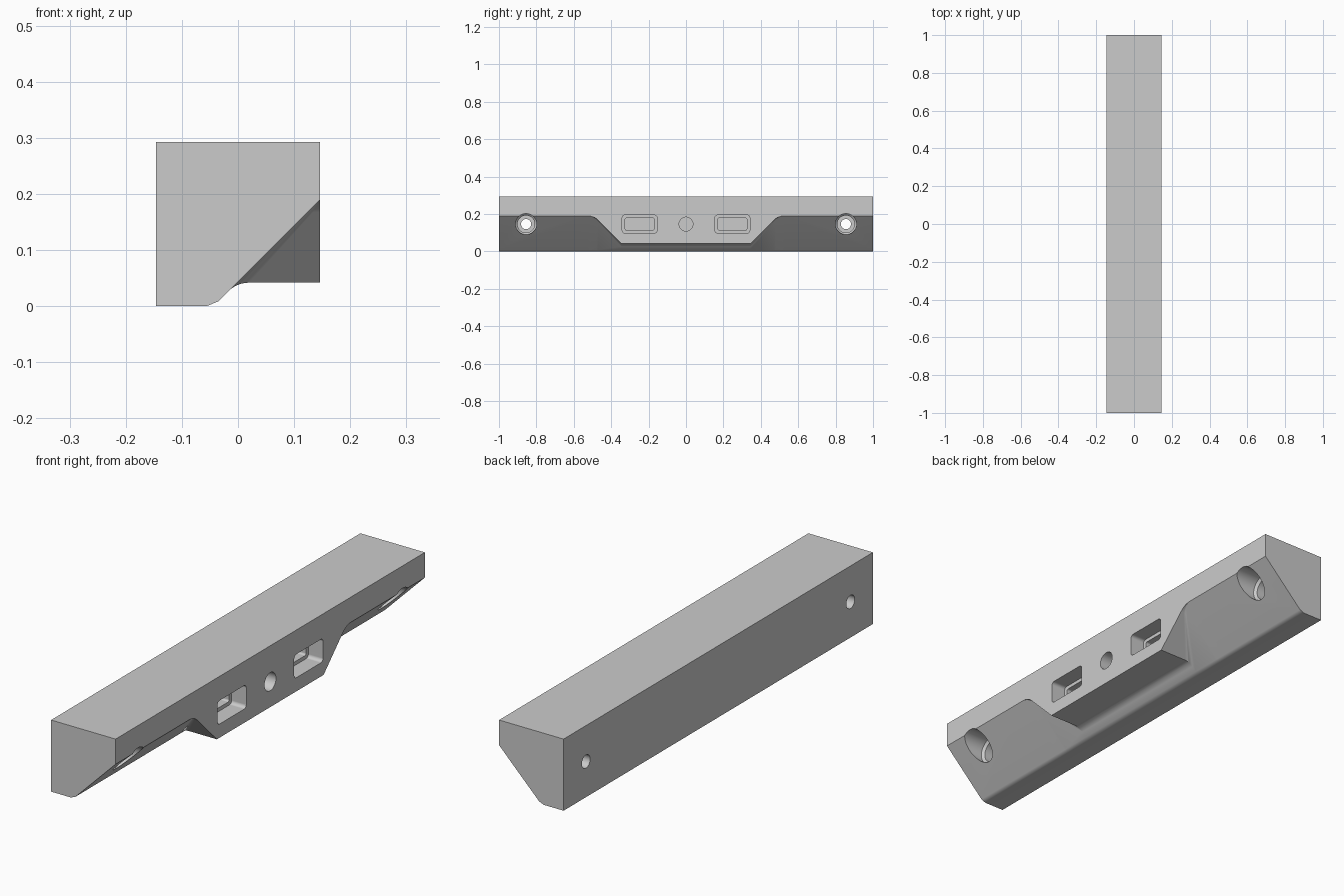
import bpy, bmesh
from math import sin, cos, pi, tan

cube = bpy.data.objects.get("Cube")
if cube:
    bpy.data.objects.remove(cube)

grey = bpy.data.materials.new("light_grey")
grey.use_nodes = True
COLOUR = (0.6, 0.6, 0.6, 1)
grey.diffuse_color = COLOUR
grey.node_tree.nodes["Principled BSDF"].inputs["Base Color"].default_value = COLOUR

HALF_W, HEIGHT, EDGE = 0.146, 0.293, 0.19
BLOCK_Z, STEPS = 0.042, 6


def loft(name, sections):
    """Skin a row of matching closed outlines and cap both ends."""
    bm = bmesh.new()
    rings = [[bm.verts.new(p) for p in s] for s in sections]
    n = len(rings[0])
    for a, b in zip(rings, rings[1:]):
        for i in range(n):
            j = (i + 1) % n
            bm.faces.new((a[i], a[j], b[j], b[i]))
    bm.faces.new(rings[0])
    bm.faces.new(rings[-1])
    bmesh.ops.remove_doubles(bm, verts=bm.verts, dist=1e-5)
    bmesh.ops.recalc_face_normals(bm, faces=bm.faces)
    mesh = bpy.data.meshes.new(name)
    bm.to_mesh(mesh)
    bm.free()
    mesh.materials.append(grey)
    obj = bpy.data.objects.new(name, mesh)
    bpy.context.collection.objects.link(obj)
    return obj


def bend(u, v, t):
    """Arc turning between a 45 degree line and a level line that meet at
    (u, v); starts t down the slope and ends t along the level."""
    r = t / tan(pi / 8)
    pts = []
    for i in range(STEPS + 1):
        a = pi / 4 * (1 - i / STEPS)
        pts.append((u + t - r * sin(a), v - r * (1 - cos(a))))
    return pts


def section(y, b):
    """Bar outline at y, where the underside of the block is at height b."""
    corner = EDGE - HALF_W
    t = min(0.022, 0.45 * (EDGE - b))
    foot = [(-2 * corner - u, -v) for u, v in bend(-corner, 0, 0.012)]
    foot.reverse()
    pts = [(-HALF_W, HEIGHT), (-HALF_W, 0)]
    pts += [(-corner - 0.012, 0)]
    pts += [(-corner + 0.012 * cos(pi / 4), 0.012 * sin(pi / 4))]
    pts += bend(b - corner, b, t)
    pts += [(HALF_W, b), (HALF_W, HEIGHT)]
    return [(x, y, z) for x, z in pts]


# Bar with the ramped middle block blended into its sloping underside
ramp_foot = 0.345
ramp_top = ramp_foot + EDGE - BLOCK_Z
half = [(ramp_foot, BLOCK_Z)] + bend(ramp_top, EDGE, 0.032) + [(1, EDGE)]
stations = [(-y, b) for y, b in reversed(half)] + half
body = loft("mounting_bar", [section(y, b) for y, b in stations])


def circle(x, y, z, r, n=40):
    return [(x, y + r * cos(2 * pi * i / n), z + r * sin(2 * pi * i / n))
            for i in range(n)]


def rounded_rect(x, y, z, hy, hz, r):
    pts = []
    for k, (sy, sz) in enumerate(((1, 1), (-1, 1), (-1, -1), (1, -1))):
        for i in range(STEPS + 1):
            a = pi / 2 * (k + i / STEPS)
            pts.append((x, y + sy * (hy - r) + r * cos(a),
                        z + sz * (hz - r) + r * sin(a)))
    return pts


# Cutters: centre hole, stepped pockets and counterbored screw holes
HOLE_Z = 0.146
cutters = [loft("centre_hole_cutter",
                [circle(x, 0, HOLE_Z, 0.037) for x in (0.2, 0.04)])]
for side in (-1, 1):
    py, sy = side * 0.248, side * 0.855
    cutters.append(loft("pocket_cutter", [
        rounded_rect(0.2, py, HOLE_Z, 0.093, 0.048, 0.014),
        rounded_rect(0.08, py, HOLE_Z, 0.093, 0.048, 0.014),
        rounded_rect(0.08, py, HOLE_Z, 0.077, 0.033, 0.008),
        rounded_rect(0.03, py, HOLE_Z, 0.077, 0.033, 0.008)]))
    cutters.append(loft("screw_hole_cutter", [
        circle(x, sy, HOLE_Z, r) for x, r in (
            (0.2, 0.056), (0.04, 0.056), (0.03, 0.046),
            (-0.05, 0.046), (-0.05, 0.027), (-0.2, 0.027))]))

bpy.ops.object.select_all(action="DESELECT")
bpy.context.view_layer.objects.active = body
body.select_set(True)
for cutter in cutters:
    cutter.hide_render = True
    mod = body.modifiers.new("cut", "BOOLEAN")
    mod.operation, mod.solver, mod.object = "DIFFERENCE", "EXACT", cutter
    bpy.ops.object.modifier_apply(modifier=mod.name)
    bpy.data.objects.remove(cutter)

# Smooth the blends and holes, keeping the hard edges crisp
bpy.ops.object.shade_smooth_by_angle(angle=pi / 7)
normals = body.modifiers.new("even_shading", "WEIGHTED_NORMAL")
normals.keep_sharp = True
